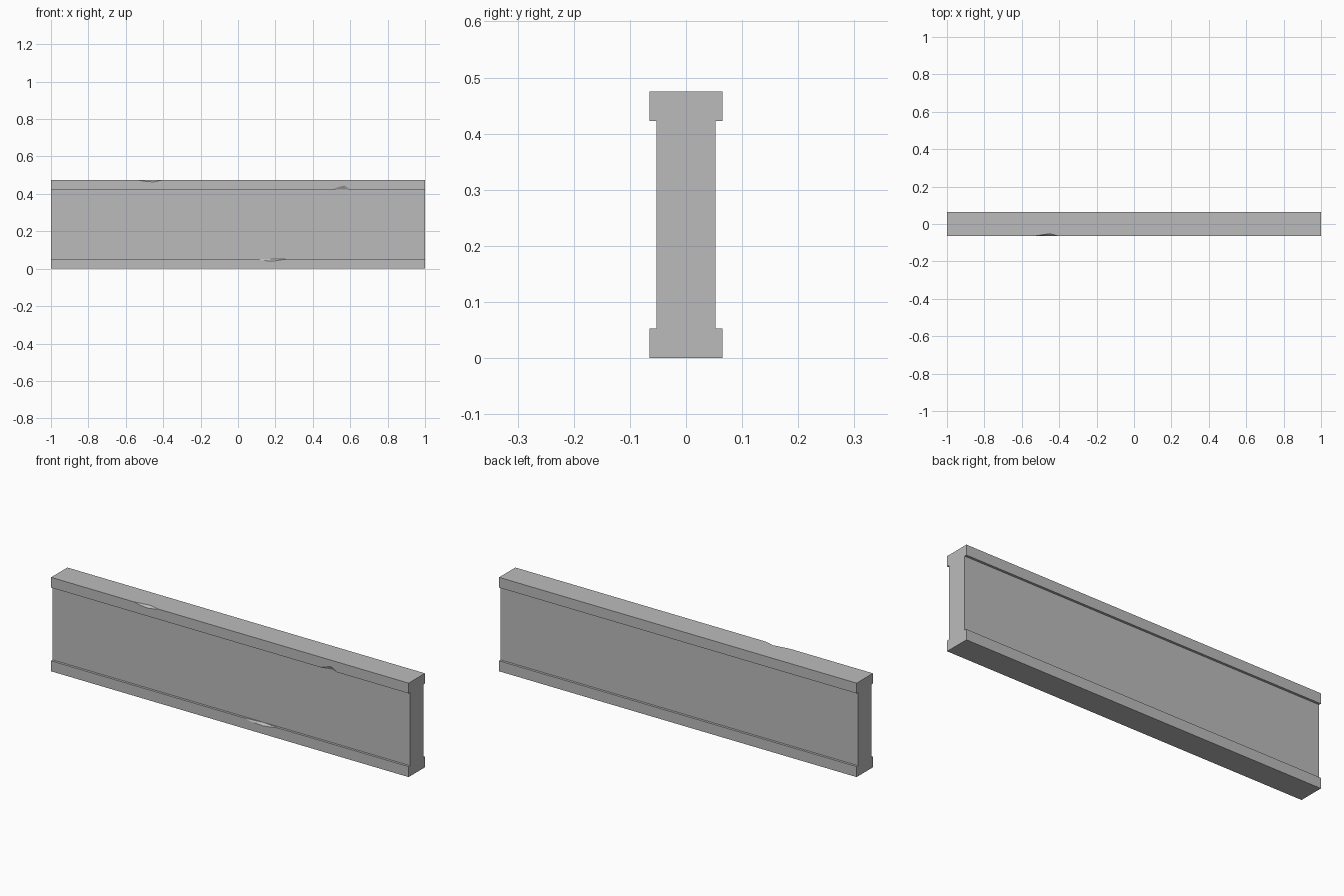
import bpy, bmesh

if "Cube" in bpy.data.objects:
    bpy.data.objects.remove(bpy.data.objects["Cube"], do_unlink=True)

HALF_LEN = 1.0
WEB, FLANGE = 0.053, 0.065          # half depths
LOW, HIGH, TOP = 0.053, 0.423, 0.475

concrete = bpy.data.materials.new("concrete grey")
concrete.use_nodes = True
concrete.diffuse_color = (0.5, 0.5, 0.5, 1)
concrete.node_tree.nodes["Principled BSDF"].inputs["Base Color"].default_value = (0.5, 0.5, 0.5, 1)


def add_object(name, bm):
    bmesh.ops.recalc_face_normals(bm, faces=bm.faces)
    mesh = bpy.data.meshes.new(name)
    bm.to_mesh(mesh)
    bm.free()
    mesh.materials.append(concrete)
    obj = bpy.data.objects.new(name, mesh)
    bpy.context.collection.objects.link(obj)
    return obj


# I-shaped section, mirrored and extruded along the length
side = [(FLANGE, 0), (FLANGE, LOW), (WEB, LOW), (WEB, HIGH), (FLANGE, HIGH), (FLANGE, TOP)]
section = side + [(-y, z) for y, z in reversed(side)]
bm = bmesh.new()
face = bm.faces.new([bm.verts.new((-HALF_LEN, y, z)) for y, z in section])
extruded = bmesh.ops.extrude_face_region(bm, geom=[face])["geom"]
bmesh.ops.translate(bm, vec=(2 * HALF_LEN, 0, 0),
                    verts=[v for v in extruded if isinstance(v, bmesh.types.BMVert)])
beam = add_object("beam", bm)


def chip(name, x0, x1, xa, xb, edge_z, depth, drop):
    """Knock a faceted chip out of a front flange edge; drop is signed into the flange."""
    out = -0.01 if drop > 0 else 0.01
    front = -FLANGE
    points = [(x0, front, edge_z), (x1, front, edge_z),
              (xa, front + depth, edge_z),
              (xa, front, edge_z + drop), (xb, front, edge_z + drop * 0.8),
              ((xa + xb) / 2, front - 0.01, edge_z + out)]
    hull = bmesh.new()
    for p in points:
        hull.verts.new(p)
    bmesh.ops.convex_hull(hull, input=hull.verts)
    cutter = add_object(name, hull)
    cutter.hide_render = True
    mod = beam.modifiers.new(name, 'BOOLEAN')
    mod.operation = 'DIFFERENCE'
    mod.solver = 'EXACT'
    mod.object = cutter
    bpy.context.view_layer.objects.active = beam
    bpy.ops.object.modifier_apply(modifier=name)
    bpy.data.objects.remove(cutter, do_unlink=True)


# Worn chips along the front edges
chip("top_chip", -0.54, -0.40, -0.45, -0.49, TOP, 0.013, -0.011)
chip("upper_flange_chip", 0.50, 0.60, 0.57, 0.55, HIGH, 0.0115, 0.022)
chip("lower_flange_chip", 0.08, 0.27, 0.19, 0.13, LOW, 0.0115, -0.012)
